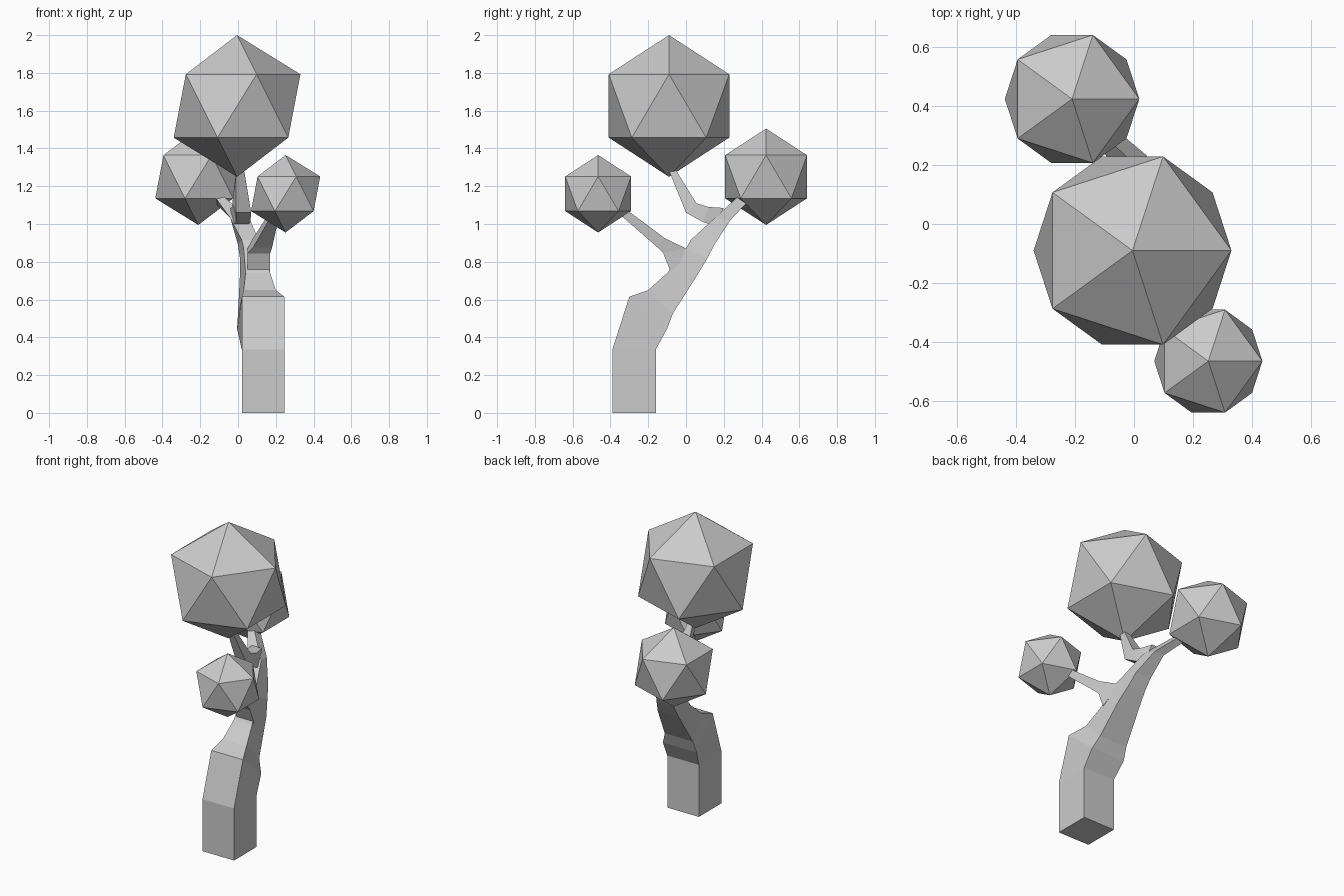
import bpy, bmesh

if "Cube" in bpy.data.objects:
    bpy.data.objects.remove(bpy.data.objects["Cube"])


def limb(name, sections):
    """Loft four-sided sections: front (y, z), back (y, z), front x range, back x range."""
    bm = bmesh.new()
    rings = []
    for (fy, fz), (by, bz), (fa, fb), (ba, bb) in sections:
        pts = [(fa, fy, fz), (fb, fy, fz), (bb, by, bz), (ba, by, bz)]
        rings.append([bm.verts.new(p) for p in pts])
    for lo, hi in zip(rings, rings[1:]):
        for i in range(4):
            j = (i + 1) % 4
            bm.faces.new((lo[i], lo[j], hi[j], hi[i]))
    bm.faces.new(rings[0][::-1])
    bm.faces.new(rings[-1])
    bmesh.ops.recalc_face_normals(bm, faces=bm.faces)
    mesh = bpy.data.meshes.new(name)
    bm.to_mesh(mesh)
    bm.free()
    bpy.context.collection.objects.link(bpy.data.objects.new(name, mesh))


def foliage(name, center, radius):
    bpy.ops.mesh.primitive_ico_sphere_add(subdivisions=1, radius=radius, location=center)
    bpy.context.object.name = name


# Leaning trunk that tapers into the rear branch
base = (.02, .245)
limb("trunk", [
    ((-.39, 0), (-.16, 0), base, base),
    ((-.39, .335), (-.16, .335), base, base),
    ((-.30, .615), (-.10, .445), base, (-.005, .235)),
    ((-.20, .65), (-.07, .525), (.03, .20), (0, .20)),
    ((-.10, .74), (.06, .73), (.04, .17), (.01, .16)),
    ((0, .87), (.114, .82), (.03, .14), (.01, .13)),
    ((.025, .915), (.15, .89), (.02, .11), (0, .11)),
    ((.15, 1.03), (.235, 1.02), (-.04, .06), (-.03, .04)),
    ((.27, 1.14), (.31, 1.10), (-.12, -.07), (-.11, -.05)),
    ((.33, 1.19), (.36, 1.16), (-.16, -.12), (-.15, -.11)),
])

# Front branch
limb("front_branch", [
    ((-.08, .745), (.04, .86), (.05, .17), (.05, .13)),
    ((-.12, .845), (0, .87), (.05, .17), (.05, .14)),
    ((-.15, .875), (-.114, .926), (.08, .18), (.08, .17)),
    ((-.35, 1.05), (-.32, 1.08), (.18, .22), (.18, .22)),
    ((-.42, 1.11), (-.40, 1.13), (.22, .25), (.22, .25)),
])

# Upper branch, bending back towards the crown
limb("upper_branch", [
    ((.15, .99), (.20, 1.085), (-.03, .05), (-.04, .03)),
    ((.09, 1.01), (.12, 1.09), (-.01, .065), (-.03, .05)),
    ((0, 1.06), (.055, 1.11), (-.01, .07), (-.03, .055)),
    ((-.085, 1.27), (-.05, 1.28), (-.01, .035), (-.01, .03)),
    ((-.10, 1.34), (-.08, 1.34), (-.01, .01), (-.01, .01)),
])

# Faceted foliage
foliage("crown_foliage", (-.005, -.09, 1.625), .375)
foliage("rear_foliage", (-.21, .424, 1.25), .255)
foliage("front_foliage", (.252, -.465, 1.16), .205)
